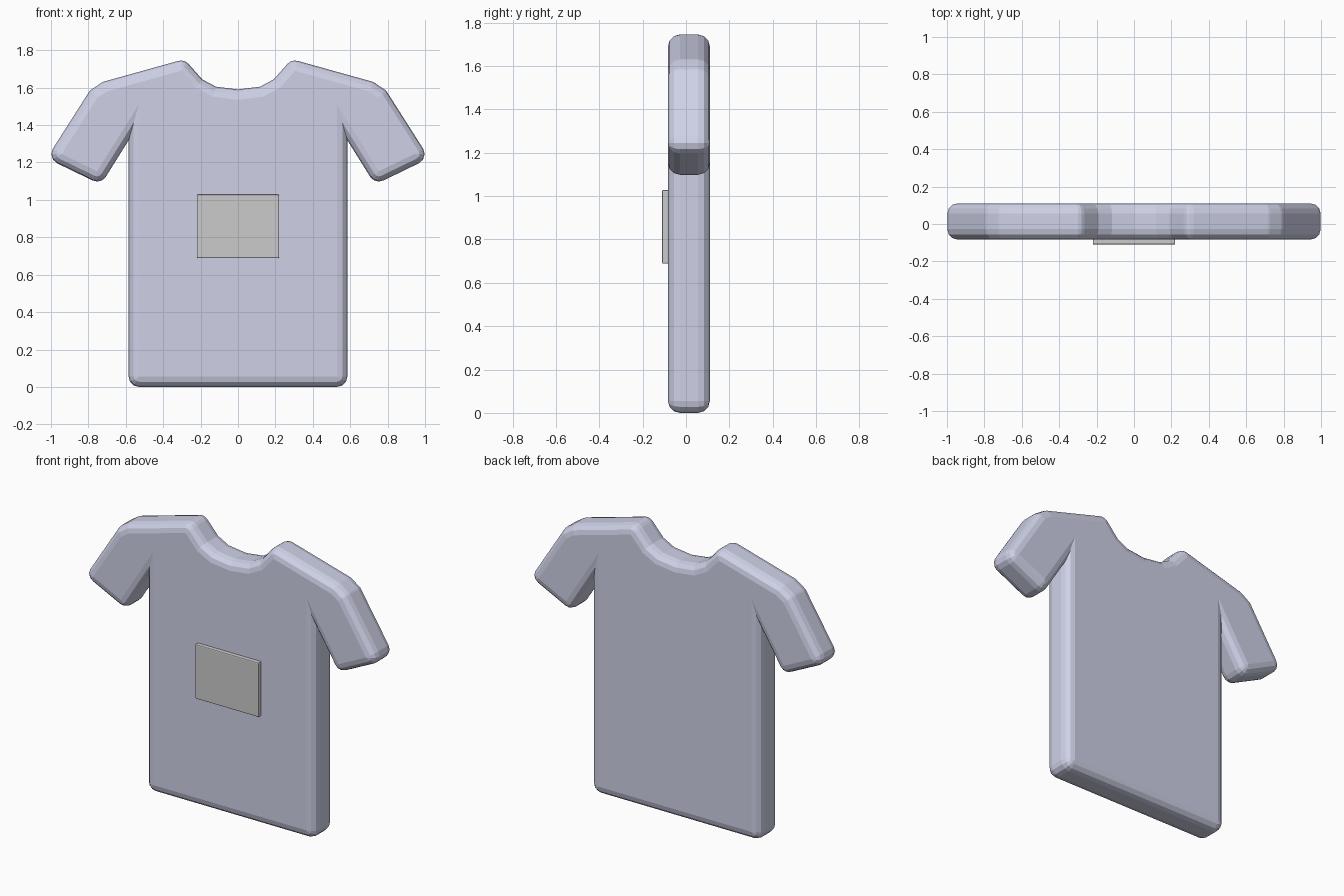
import bpy, bmesh, math
from mathutils import Vector

if "Cube" in bpy.data.objects:
    bpy.data.objects.remove(bpy.data.objects["Cube"])

R = 0.055            # edge rounding radius
SEG = 3              # segments in the rounding
FRONT, BACK = -0.083, 0.11

# right half of the flat front face, hem to collar (x, z)
half = [(0.53, 0.055), (0.53, 1.51), (0.753, 1.153), (0.943, 1.245),
        (0.752, 1.545), (0.70, 1.58), (0.305, 1.69),
        (0.225, 1.60), (0.135, 1.552)]
outline = half + [(0, 1.535)] + [(-x, z) for x, z in reversed(half)]
outline = [Vector(p) for p in outline]


def grow(points, d):
    """Offset a counter-clockwise outline outwards, with round convex corners."""
    ring, n = [], len(points)
    for i, p in enumerate(points):
        a = (p - points[i - 1]).normalized()
        b = (points[(i + 1) % n] - p).normalized()
        na, nb = Vector((a.y, -a.x)), Vector((b.y, -b.x))
        turn = math.atan2(a.x * b.y - a.y * b.x, a.dot(b))
        if turn > 0:
            start = math.atan2(na.y, na.x)
            for k in range(SEG + 1):
                t = start + turn * k / SEG
                ring.append(p + d * Vector((math.cos(t), math.sin(t))))
        else:
            ring.append(p + (na + nb) * (d / (1 + na.dot(nb))))
    return ring


def finish(bm, name, color=None):
    bmesh.ops.recalc_face_normals(bm, faces=bm.faces)
    mesh = bpy.data.meshes.new(name)
    bm.to_mesh(mesh)
    bm.free()
    ob = bpy.data.objects.new(name, mesh)
    bpy.context.collection.objects.link(ob)
    if color:
        mat = bpy.data.materials.new(name + "_colour")
        mat.diffuse_color = color
        mat.use_nodes = True
        mat.node_tree.nodes["Principled BSDF"].inputs["Base Color"].default_value = mat.diffuse_color
        mesh.materials.append(mat)
    return ob


# shirt: stacked outlines from front face to back face
steps = [math.pi / 2 * k / SEG for k in range(SEG + 1)]
levels = [(R * math.sin(t), FRONT + R * (1 - math.cos(t))) for t in steps]
levels += [(R * math.sin(t), BACK - R * (1 - math.cos(t))) for t in reversed(steps)]
bm = bmesh.new()
rings = [[bm.verts.new((p.x, y, p.y)) for p in grow(outline, d)] for d, y in levels]
for lo, hi in zip(rings, rings[1:]):
    for i in range(len(lo)):
        j = (i + 1) % len(lo)
        bm.faces.new((lo[i], lo[j], hi[j], hi[i]))
bm.faces.new(rings[0])
bm.faces.new(rings[-1])
bmesh.ops.remove_doubles(bm, verts=bm.verts, dist=0.0005)
finish(bm, "shirt", (0.62, 0.64, 0.8, 1))

# chest patch: thin rounded plate on the front
bm = bmesh.new()
bmesh.ops.create_cube(bm, size=1)
for v in bm.verts:
    v.co = (v.co.x * 0.44, v.co.y * 0.03 - 0.095, v.co.z * 0.34 + 0.858)
bmesh.ops.bevel(bm, geom=bm.edges[:], offset=0.006, segments=2, profile=0.5,
                affect='EDGES')
finish(bm, "chest_patch")
